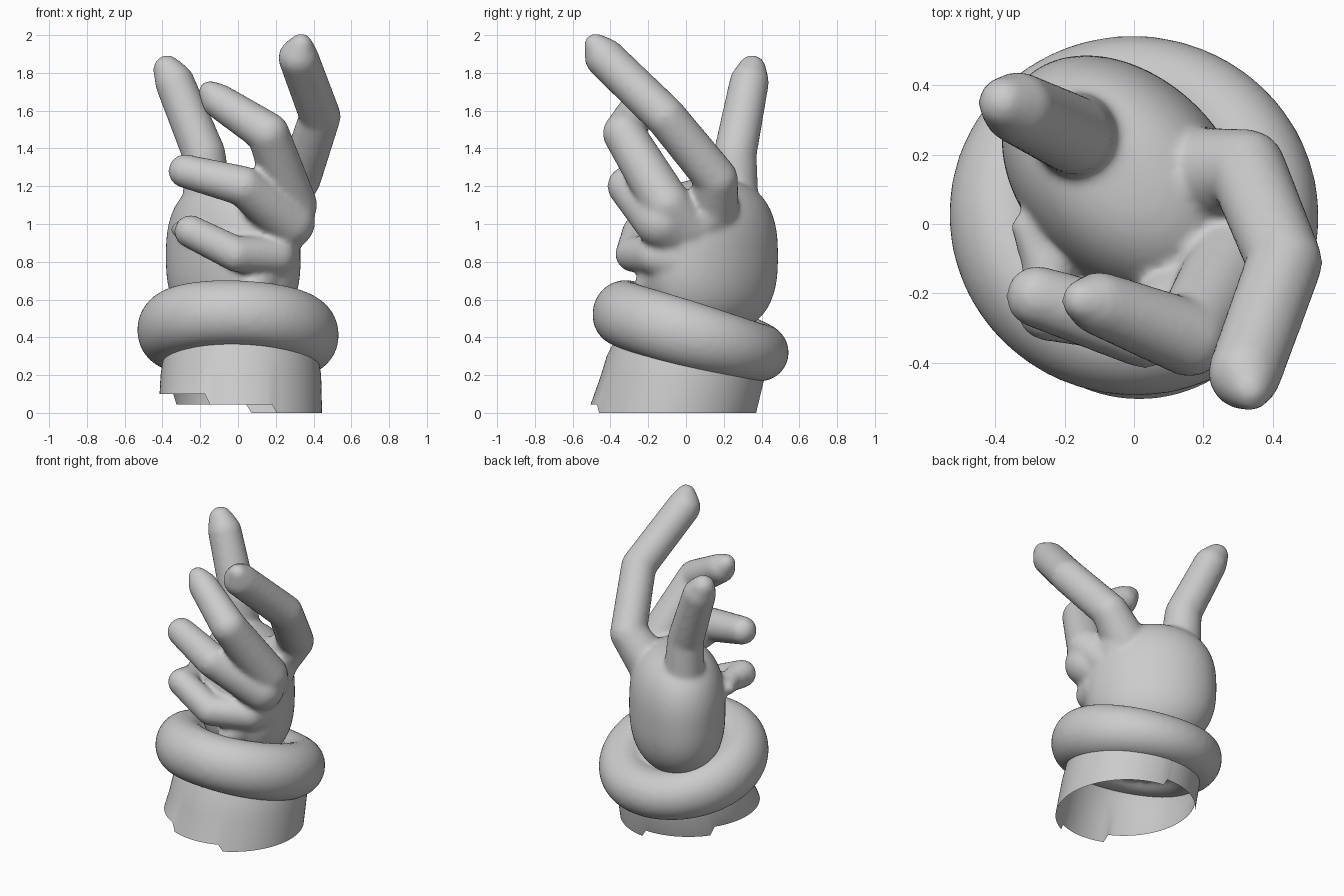
import bpy, bmesh, math
from mathutils import Vector, Matrix

cube = bpy.data.objects.get("Cube")
if cube:
    bpy.data.objects.remove(cube, do_unlink=True)

grey = bpy.data.materials.new("plain_grey")
grey.use_nodes = True
grey.diffuse_color = (0.6, 0.6, 0.6, 1)
grey.node_tree.nodes["Principled BSDF"].inputs["Base Color"].default_value = (0.6, 0.6, 0.6, 1)


def finish(bm, name, voxel=0, smoothing=0):
    """Turn a bmesh into a smooth shaded grey object, optionally fused."""
    mesh = bpy.data.meshes.new(name)
    bm.to_mesh(mesh)
    bm.free()
    obj = bpy.data.objects.new(name, mesh)
    bpy.context.collection.objects.link(obj)
    mesh.materials.append(grey)
    for p in mesh.polygons:
        p.use_smooth = True
    if voxel:
        fuse = obj.modifiers.new("fuse", 'REMESH')
        fuse.mode = 'VOXEL'
        fuse.voxel_size = voxel
        fuse.use_smooth_shade = True
        soften = obj.modifiers.new("soften", 'SMOOTH')
        soften.factor = 0.5
        soften.iterations = smoothing
    return obj


def hull(bm, balls):
    """Wrap a closed skin around a group of balls (x, y, z, radius)."""
    part = bmesh.new()
    for x, y, z, r in balls:
        bmesh.ops.create_icosphere(part, subdivisions=3, radius=r,
                                   matrix=Matrix.Translation((x, y, z)))
    result = bmesh.ops.convex_hull(part, input=part.verts)
    inside = [g for g in result["geom_interior"] if isinstance(g, bmesh.types.BMVert)]
    bmesh.ops.delete(part, geom=inside, context='VERTS')
    temp = bpy.data.meshes.new("temp")
    part.to_mesh(temp)
    part.free()
    bm.from_mesh(temp)
    bpy.data.meshes.remove(temp)


# Palm: a full rounded pad set diagonally, with boxier ends than an ellipsoid
hand = bmesh.new()
pad = bmesh.ops.create_uvsphere(hand, u_segments=64, v_segments=40, radius=1)["verts"]
place = (Matrix.Translation((-0.025, 0.13, 0.83)) @ Matrix.Rotation(math.radians(135), 4, 'Z')
         @ Matrix.Diagonal((0.41, 0.295, 0.41, 1)))
for v in pad:
    size = (math.hypot(v.co.x, v.co.y) ** 2.6 + abs(v.co.z) ** 2.6) ** (1 / 2.6)
    v.co = place @ (v.co / size)
# Knuckle ridge and the fold under the little finger
hull(hand, [(0.15, -0.05, 0.82, 0.16), (0.2, 0.1, 1.05, 0.14), (0.02, 0.13, 0.85, 0.2)])
hull(hand, [(0.08, -0.2, 0.66, 0.08), (0.13, -0.1, 0.75, 0.13)])

# Fingers: tapered paths from the knuckle to the tip
fingers = {
    "thumb": [(-0.16, 0.255, 1.1, 0.13), (-0.18, 0.26, 1.37, 0.115),
              (-0.335, 0.335, 1.75, 0.105), (-0.375, 0.35, 1.82, 0.075)],
    "index": [(0.19, 0.14, 1.08, 0.14), (0.325, 0.16, 1.24, 0.115), (0.435, -0.11, 1.57, 0.11),
              (0.32, -0.43, 1.88, 0.107), (0.335, -0.48, 1.95, 0.06)],
    "middle": [(0.22, 0.0, 0.99, 0.14), (0.29, -0.1, 1.1, 0.13), (0.16, -0.33, 1.48, 0.112),
               (-0.1, -0.23, 1.65, 0.093), (-0.15, -0.22, 1.7, 0.06)],
    "ring": [(0.2, -0.05, 0.94, 0.14), (0.27, -0.13, 1.01, 0.14), (0.03, -0.31, 1.2, 0.107),
             (-0.28, -0.21, 1.28, 0.09)],
    "little": [(0.2, -0.06, 0.82, 0.13), (0.2, -0.16, 0.83, 0.105), (-0.01, -0.28, 0.84, 0.095),
               (-0.25, -0.25, 0.96, 0.088), (-0.25, -0.13, 0.96, 0.07), (-0.31, -0.01, 0.97, 0.045)],
}
for path in fingers.values():
    for a, b in zip(path, path[1:]):
        hull(hand, [a, b])
finish(hand, "gloved_hand", 0.016, 8)

# Rolled cuff: tilted ring, fuller at the front, with a web closing its middle
TILT = (Matrix.Translation((0, 0.025, 0.425)) @ Matrix.Rotation(-0.28, 4, 'X')
        @ Matrix.Rotation(0.04, 4, 'Y'))
cuff = bmesh.new()
SEG, RING = 64, 24
rows = []
for i in range(SEG):
    a = math.tau * i / SEG
    tall = 0.165 - 0.01 * math.sin(a) + 0.015 * math.cos(a) ** 2
    row = []
    for j in range(RING):
        b = math.tau * j / RING
        r = 0.375 + 0.16 * math.cos(b)
        row.append(cuff.verts.new(TILT @ Vector((r * math.cos(a), r * math.sin(a),
                                                 tall * math.sin(b)))))
    rows.append(row)
for i in range(SEG):
    for j in range(RING):
        k, n = (i + 1) % SEG, (j + 1) % RING
        cuff.faces.new((rows[i][j], rows[k][j], rows[k][n], rows[i][n]))
bmesh.ops.create_uvsphere(cuff, u_segments=48, v_segments=16, radius=0.4,
                          matrix=TILT @ Matrix.Diagonal((1, 1, 0.38, 1)))
finish(cuff, "rolled_cuff", 0.018, 10)


# Sleeve: open tube with a stepped lower rim
def rim_height(x, y):
    steps = (-0.16, 0.2) if y < -0.06 else (-0.34, 0.05)
    return 0.1 if x < steps[0] else 0.045 if x < steps[1] else 0.0


sleeve = bmesh.new()
profile = [(0.0, -0.065, 0.43, 0.44), (0.2, -0.015, 0.425, 0.435), (0.3, 0.0, 0.41, 0.42),
           (0.42, 0.02, 0.375, 0.38)]
N = 96
columns = []
for i in range(N):
    a = math.tau * i / N
    column = []
    for z, cy, rx, ry in profile:
        x, y = 0.015 + rx * math.cos(a), cy + ry * math.sin(a)
        column.append(sleeve.verts.new((x, y, z if z else rim_height(x, y))))
    columns.append(column)
for i in range(N):
    c, d = columns[i], columns[(i + 1) % N]
    for j in range(len(profile) - 1):
        sleeve.faces.new((c[j], d[j], d[j + 1], c[j + 1]))
finish(sleeve, "sleeve")
